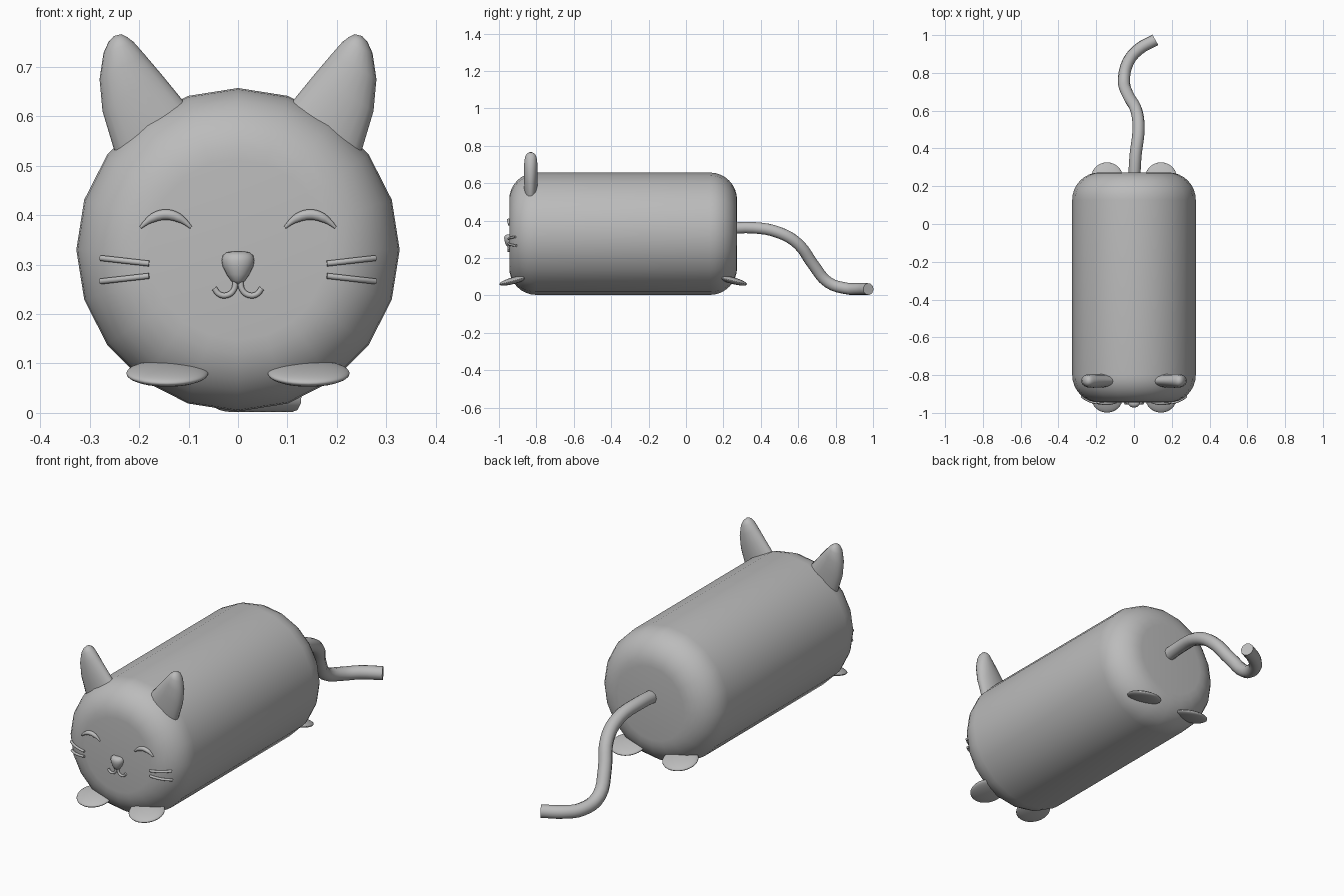
import bpy, bmesh
from math import sin, cos, pi, radians
from mathutils import Vector

cube = bpy.data.objects.get("Cube")
if cube:
    bpy.data.objects.remove(cube, do_unlink=True)

grey = bpy.data.materials.new("plain grey")
grey.use_nodes = True
COLOUR = (0.5, 0.5, 0.5, 1)
grey.diffuse_color = COLOUR
grey.node_tree.nodes["Principled BSDF"].inputs["Base Color"].default_value = COLOUR

FACE_Y, BACK_Y, MID_Z, RADIUS, ROUND = -0.945, 0.273, 0.33, 0.327, 0.145


def finish(obj):
    obj.data.materials.clear()
    obj.data.materials.append(grey)
    bpy.ops.object.select_all(action="DESELECT")
    obj.select_set(True)
    bpy.context.view_layer.objects.active = obj
    bpy.ops.object.shade_smooth_by_angle(angle=radians(50))
    return obj


def add_mesh(name, bm):
    bmesh.ops.recalc_face_normals(bm, faces=bm.faces)
    mesh = bpy.data.meshes.new(name)
    bm.to_mesh(mesh)
    bm.free()
    obj = bpy.data.objects.new(name, mesh)
    bpy.context.collection.objects.link(obj)
    return finish(obj)


def ellipse(centre, u, v, sides):
    c, u, v = Vector(centre), Vector(u), Vector(v)
    return [c + u * cos(2 * pi * i / sides) + v * sin(2 * pi * i / sides)
            for i in range(sides)]


def loft(name, rings):
    """Skin a row of equal rings and close both ends."""
    bm = bmesh.new()
    loops = [[bm.verts.new(p) for p in ring] for ring in rings]
    n = len(loops[0])
    for a, b in zip(loops, loops[1:]):
        for i in range(n):
            j = (i + 1) % n
            bm.faces.new((a[i], a[j], b[j], b[i]))
    bm.faces.new(loops[0])
    bm.faces.new(loops[-1])
    return add_mesh(name, bm)


def tube(name, points, radius, widths=None, smooth=True):
    """Round tube through the points, with optional taper."""
    curve = bpy.data.curves.new(name, "CURVE")
    curve.dimensions = "3D"
    curve.bevel_depth = radius
    curve.bevel_resolution = 3
    curve.use_fill_caps = True
    curve.resolution_u = 4
    spline = curve.splines.new("BEZIER" if smooth else "POLY")
    pts = spline.bezier_points if smooth else spline.points
    pts.add(len(points) - 1)
    for i, (p, co) in enumerate(zip(pts, points)):
        p.co = co if smooth else (*co, 1)
        p.radius = widths[i] if widths else 1
        if smooth:
            p.handle_left_type = p.handle_right_type = "AUTO"
    helper = bpy.data.objects.new(name + " path", curve)
    bpy.context.collection.objects.link(helper)
    bpy.context.view_layer.update()
    evaluated = helper.evaluated_get(bpy.context.evaluated_depsgraph_get())
    mesh = bpy.data.meshes.new_from_object(evaluated)
    bpy.data.objects.remove(helper, do_unlink=True)
    mesh.name = name
    obj = bpy.data.objects.new(name, mesh)
    bpy.context.collection.objects.link(obj)
    return finish(obj)


def face_depth(x, z):
    """Depth of the rounded front surface at a point on the face."""
    over = (x * x + (z - MID_Z) ** 2) ** 0.5 - (RADIUS - ROUND)
    if over <= 0:
        return FACE_Y
    return FACE_Y + ROUND - (ROUND ** 2 - min(over, ROUND) ** 2) ** 0.5


# Body: a twenty-sided barrel with rounded ends
profile = []
for end, inward in ((FACE_Y, 1), (BACK_Y, -1)):
    arc = []
    for k in range(9):
        a = k / 8 * pi / 2
        arc.append((RADIUS - ROUND + ROUND * sin(a),
                    end + inward * ROUND * (1 - cos(a))))
    profile += arc if inward > 0 else arc[::-1]
loft("body", [ellipse((0, y, MID_Z), (r, 0, 0), (0, 0, r), 20) for r, y in profile])

# Ears: inner edge x, z, outer edge x, z, half thickness
EAR = [(0.06, 0.57, 0.225, 0.47, 0.032), (0.11, 0.63, 0.25, 0.53, 0.036),
       (0.155, 0.685, 0.274, 0.61, 0.037), (0.189, 0.725, 0.28, 0.675, 0.036),
       (0.211, 0.75, 0.272, 0.728, 0.031), (0.224, 0.76, 0.262, 0.75, 0.023),
       (0.236, 0.766, 0.251, 0.762, 0.01)]

for side, label in ((1, "left"), (-1, "right")):
    rings = []
    for xi, zi, xo, zo, t in EAR:
        rings.append(ellipse((side * (xi + xo) / 2, -0.83, (zi + zo) / 2),
                             (side * (xo - xi) / 2, 0, (zo - zi) / 2), (0, t, 0), 20))
    loft(label + "_ear", rings)

    # Paws: thin discs tilted down and outward
    for y, tilt, place in ((-0.92, 15, "front"), (0.248, -15, "back")):
        bpy.ops.mesh.primitive_uv_sphere_add(
            segments=32, ring_count=16, radius=1,
            location=(side * 0.143, y, 0.08), rotation=(radians(tilt), 0, 0))
        paw = bpy.context.object
        paw.name = f"{place}_{label}_paw"
        paw.scale = (0.083, 0.081, 0.018)
        finish(paw)

    # Closed, smiling eye
    eye = []
    for k in range(9):
        t = k / 4 - 1
        x, z = side * (0.146 + 0.051 * t), 0.401 - 0.026 * t * t
        eye.append((x, face_depth(x, z) - 0.002, z))
    tube(label + "_eye", eye, 0.011,
         [max(0.3, 1 - abs(k / 4 - 1) ** 3) for k in range(9)])

    # Whiskers hug the curve of the cheek
    for name, z0, z1 in (("upper", 0.302, 0.313), ("lower", 0.277, 0.266)):
        line = []
        for k in range(6):
            x, z = 0.18 + 0.097 * k / 5, z0 + (z1 - z0) * k / 5
            line.append((side * x, face_depth(x, z) - 0.004, z))
        tube(f"{label}_{name}_whisker", line, 0.006, smooth=False)

    # Half of the mouth
    tube(label + "_mouth",
         [(side * x, FACE_Y - 0.004, z) for x, z in
          ((0.005, 0.268), (0.009, 0.248), (0.022, 0.238), (0.038, 0.24), (0.048, 0.252))],
         0.006)

# Nose: half width, height, half depth
NOSE = [(0.006, 0.261, 0.008), (0.014, 0.267, 0.016), (0.023, 0.28, 0.022),
        (0.031, 0.296, 0.026), (0.033, 0.308, 0.027), (0.031, 0.318, 0.024),
        (0.024, 0.324, 0.016), (0.015, 0.326, 0.008)]
loft("nose", [ellipse((0, FACE_Y, z), (w, 0, 0), (0, d, 0), 20) for w, z, d in NOSE])

# Tail: swings down to the floor and curls sideways
tube("tail",
     [(0, 0.2, 0.355), (0.008, 0.36, 0.362), (0.024, 0.5, 0.335), (0.013, 0.6, 0.275),
      (-0.03, 0.68, 0.165), (-0.053, 0.76, 0.07), (-0.03, 0.86, 0.037),
      (0.025, 0.925, 0.034), (0.113, 0.975, 0.034)], 0.032)
